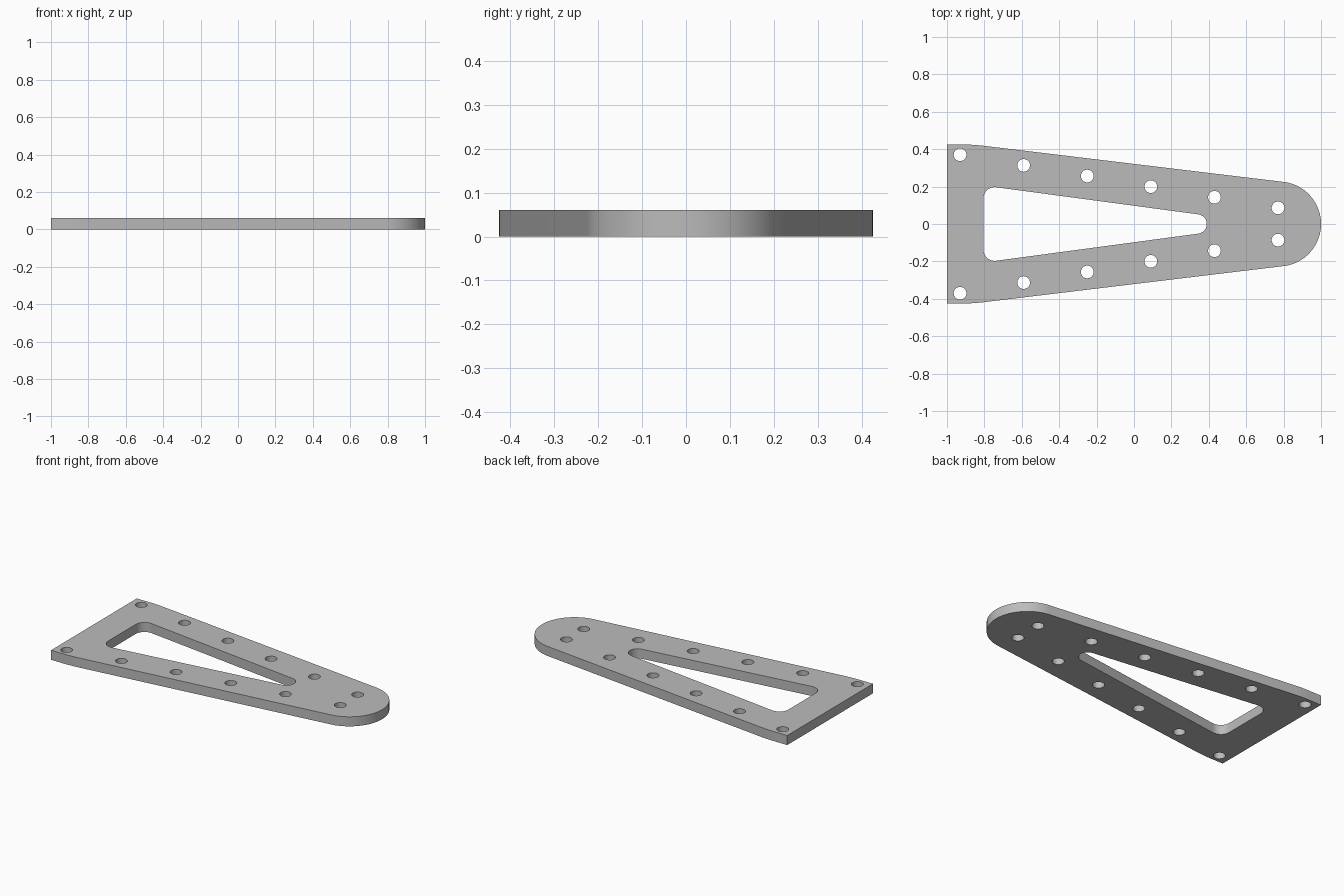
import bpy
import bmesh
from math import atan, cos, sin, pi, hypot

THICKNESS = 0.06

cube = bpy.data.objects.get("Cube")
if cube:
    bpy.data.objects.remove(cube, do_unlink=True)

metal = bpy.data.materials.new("plain_grey")
metal.use_nodes = True
grey = (0.5, 0.5, 0.5, 1)
metal.diffuse_color = grey
metal.node_tree.nodes["Principled BSDF"].inputs["Base Color"].default_value = grey


def arc(cx, cy, radius, start, end, steps):
    """Points along a circular arc, ends included."""
    angles = [start + (end - start) * i / steps for i in range(steps + 1)]
    return [(cx + radius * cos(a), cy + radius * sin(a)) for a in angles]


def mirrored(half):
    """Close a half profile by mirroring it across the x axis."""
    return half + [(x, -y) for x, y in reversed(half) if abs(y) > 1e-5]


# Tapered outline: square tail, soft shoulder, round nose
taper = atan(0.1205)
nose_radius = 0.2265
shoulder_radius = 0.9
outline = mirrored(
    [(-1, 0.425)]
    + arc(-0.915, 0.425 - shoulder_radius, shoulder_radius, pi / 2, pi / 2 - taper, 6)
    + arc(1 - nose_radius, 0, nose_radius, pi / 2 - taper, 0, 24))

# Tapered window with rounded corners
slope = 0.134
window_taper = atan(slope)
tip_x, tip_radius = 0.337, 0.052
corner_x, corner_radius = -0.745, 0.06
corner_y = slope * (tip_x - corner_x) + (tip_radius - corner_radius) * hypot(1, slope)
window = mirrored(
    arc(corner_x, corner_y, corner_radius, pi, pi / 2 - window_taper, 12)
    + arc(tip_x, 0, tip_radius, pi / 2 - window_taper, 0, 12))

# Two converging rows of bolt holes
loops = [outline, window]
for i in range(6):
    for side in (-1, 1):
        loops.append(arc(-0.93 + 0.34 * i, side * (0.37 - 0.0568 * i),
                         0.034, 0, 2 * pi, 32)[:-1])

# Fill the flat profile and extrude it into a plate
bm = bmesh.new()
edges = []
for loop in loops:
    verts = [bm.verts.new((x, y, 0)) for x, y in loop]
    edges += [bm.edges.new((a, b)) for a, b in zip(verts, verts[1:] + verts[:1])]
bmesh.ops.triangle_fill(bm, edges=edges, use_beauty=True, use_dissolve=False)
result = bmesh.ops.extrude_face_region(bm, geom=bm.faces[:], use_keep_orig=True)
top = [g for g in result["geom"] if isinstance(g, bmesh.types.BMVert)]
bmesh.ops.translate(bm, verts=top, vec=(0, 0, THICKNESS))
bmesh.ops.recalc_face_normals(bm, faces=bm.faces[:])

mesh = bpy.data.meshes.new("tapered_plate")
bm.to_mesh(mesh)
bm.free()
mesh.materials.append(metal)
plate = bpy.data.objects.new("tapered_plate", mesh)
bpy.context.collection.objects.link(plate)

bpy.ops.object.select_all(action="DESELECT")
plate.select_set(True)
bpy.context.view_layer.objects.active = plate
bpy.ops.object.shade_smooth_by_angle(angle=pi / 6)
